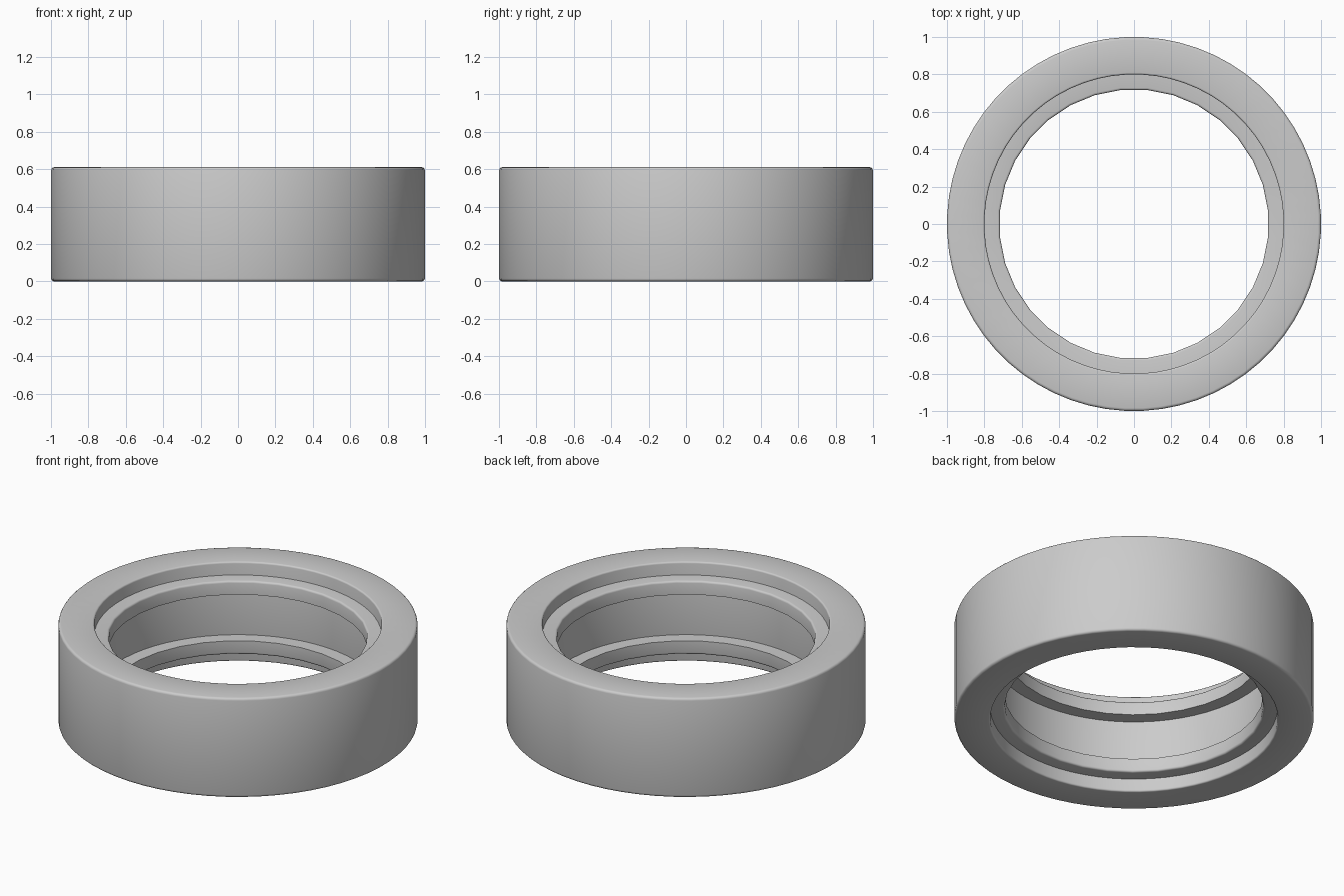
import bpy, bmesh, math
from mathutils import Vector

cube = bpy.data.objects.get("Cube")
if cube:
    bpy.data.objects.remove(cube, do_unlink=True)

HEIGHT = 0.61
OUTER, BORE, LIP = 1.0, 0.8, 0.72

grey = bpy.data.materials.new("light_grey")
grey.use_nodes = True
colour = (0.6, 0.6, 0.6, 1)
grey.diffuse_color = colour
grey.node_tree.nodes["Principled BSDF"].inputs["Base Color"].default_value = colour


def rounded_section(corners, steps=3):
    """Rectangle corners (radius, z, fillet) with each fillet replaced by an arc."""
    section = []
    for i, (r, z, fillet) in enumerate(corners):
        p = Vector((r, z))
        if not fillet:
            section.append(p)
            continue
        before = (Vector(corners[i - 1][:2]) - p).normalized() * fillet
        after = (Vector(corners[(i + 1) % len(corners)][:2]) - p).normalized() * fillet
        for k in range(steps + 1):
            a = math.pi / 2 * k / steps
            section.append(p + before * (1 - math.sin(a)) + after * (1 - math.cos(a)))
    return section


def lathe(name, corners, segments):
    """Revolve a closed cross-section around z."""
    bm = bmesh.new()
    section = rounded_section(corners)
    rings = []
    for s in range(segments):
        a = 2 * math.pi * (s + 0.5) / segments
        rings.append([bm.verts.new((p.x * math.cos(a), p.x * math.sin(a), p.y))
                      for p in section])
    n = len(section)
    for s in range(segments):
        here, there = rings[s], rings[(s + 1) % segments]
        for i in range(n):
            j = (i + 1) % n
            bm.faces.new((here[i], there[i], there[j], here[j]))
    bmesh.ops.recalc_face_normals(bm, faces=bm.faces)
    mesh = bpy.data.meshes.new(name)
    bm.to_mesh(mesh)
    bm.free()
    mesh.materials.append(grey)
    obj = bpy.data.objects.new(name, mesh)
    bpy.context.collection.objects.link(obj)
    bpy.ops.object.select_all(action="DESELECT")
    obj.select_set(True)
    bpy.context.view_layer.objects.active = obj
    bpy.ops.object.shade_smooth_by_angle(angle=math.radians(35))
    return obj


# Outer ring with softened rims
lathe("outer_ring", [(BORE, 0, 0.01), (OUTER, 0, 0.015),
                     (OUTER, HEIGHT, 0.015), (BORE, HEIGHT, 0.01)], 64)

# Two inner lips, rounded towards the openings and sharp towards the middle groove
step, groove, root = 0.08, 0.163, BORE + 0.05
lathe("lower_lip", [(LIP, step, 0.012), (root, step, 0),
                    (root, groove, 0), (LIP, groove, 0)], 32)
lathe("upper_lip", [(LIP, HEIGHT - groove, 0), (root, HEIGHT - groove, 0),
                    (root, HEIGHT - step, 0), (LIP, HEIGHT - step, 0.012)], 32)
